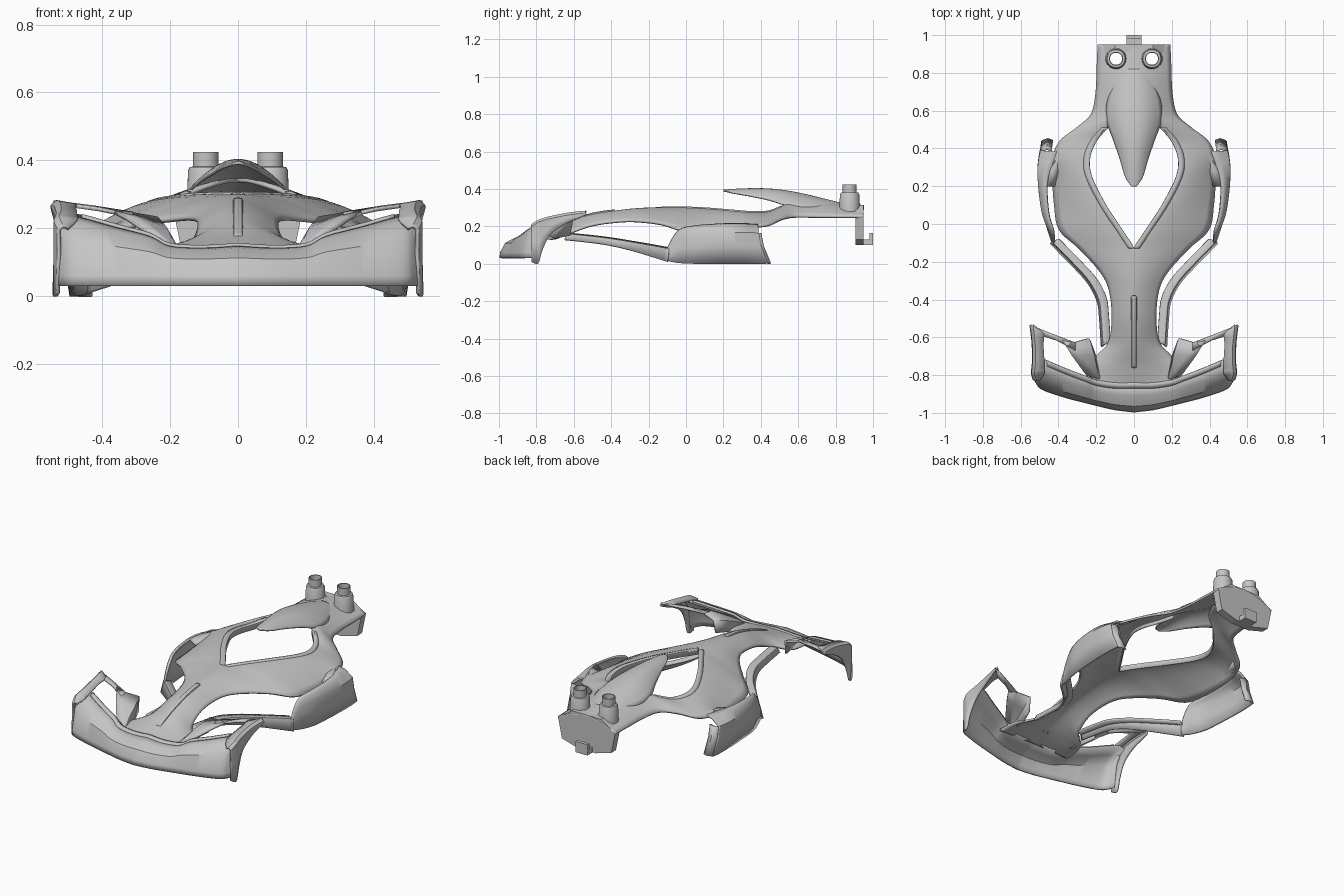
import bpy
import bmesh
import math
from mathutils import Vector

scene_cube = bpy.data.objects.get("Cube")
if scene_cube:
    bpy.data.objects.remove(scene_cube, do_unlink=True)

SHADE = (0.56, 0.56, 0.56, 1.0)
grey = bpy.data.materials.new("plain grey")
grey.use_nodes = True
grey.diffuse_color = SHADE
grey.node_tree.nodes["Principled BSDF"].inputs["Base Color"].default_value = SHADE


def finish(name, bm, smooth=True):
    """Turn a bmesh into a grey object, smooth except at sharp edges."""
    mesh = bpy.data.meshes.new(name)
    bmesh.ops.recalc_face_normals(bm, faces=bm.faces[:])
    bm.to_mesh(mesh)
    bm.free()
    mesh.materials.append(grey)
    obj = bpy.data.objects.new(name, mesh)
    bpy.context.collection.objects.link(obj)
    if smooth:
        bpy.ops.object.select_all(action='DESELECT')
        obj.select_set(True)
        bpy.context.view_layer.objects.active = obj
        bpy.ops.object.shade_smooth_by_angle(angle=math.radians(35))
    return obj


def spline(stations, steps=5):
    """Smooth a list of number tuples, passing through every one."""
    result = []
    last = len(stations) - 1
    for i in range(last):
        a, b, c, d = (Vector(stations[min(max(k, 0), last)])
                      for k in (i - 1, i, i + 1, i + 2))
        for s in range(steps):
            t = s / steps
            m, n = (c - a) / 2, (d - b) / 2
            result.append(b + m * t + (3 * (c - b) - 2 * m - n) * t ** 2
                          + (2 * (b - c) + m + n) * t ** 3)
    result.append(Vector(stations[last]))
    return result


def shell(name, rows, thick=0.012):
    """Skin a grid of points into a thin mirrored sheet."""
    bm = bmesh.new()
    grid = [[bm.verts.new(p) for p in row] for row in rows]
    for near, far in zip(grid, grid[1:]):
        for j in range(len(near) - 1):
            bm.faces.new((near[j], near[j + 1], far[j + 1], far[j]))
    obj = finish(name, bm)
    mirror = obj.modifiers.new("mirror", 'MIRROR')
    mirror.merge_threshold = 0.0005
    solid = obj.modifiers.new("thickness", 'SOLIDIFY')
    solid.thickness = thick
    solid.offset = 0
    # keep edge smoothing last in the stack
    for i, mod in enumerate(obj.modifiers):
        if mod.type == 'NODES':
            obj.modifiers.move(i, len(obj.modifiers) - 1)
            break
    return obj


def crown(y, xi, zi, xo, zo, power=1.7, count=9):
    """Arched cross-section from an inner point to an outer point."""
    row = []
    for k in range(count):
        t = k / (count - 1)
        row.append((xi + (xo - xi) * t, y, zi + (zo - zi) * t ** power))
    return row


def lathe(name, x, y, profile, sides=32):
    """Turn a closed radius-height profile about a vertical axis."""
    bm = bmesh.new()
    rings = []
    for k in range(sides):
        a = math.tau * k / sides
        rings.append([bm.verts.new((x + r * math.cos(a), y + r * math.sin(a), z))
                      for r, z in profile])
    count = len(profile)
    for k in range(sides):
        near, far = rings[k], rings[(k + 1) % sides]
        for j in range(count):
            n = (j + 1) % count
            bm.faces.new((near[j], near[n], far[n], far[j]))
    return finish(name, bm)


def prism(name, outline, y_front, y_back):
    """Extrude an x-z outline along y."""
    bm = bmesh.new()
    ends = [[bm.verts.new((x, y, z)) for x, z in outline] for y in (y_front, y_back)]
    for end in ends:
        bm.faces.new(end)
    for k in range(len(outline)):
        n = (k + 1) % len(outline)
        bm.faces.new((ends[0][k], ends[0][n], ends[1][n], ends[1][k]))
    return finish(name, bm, smooth=False)


# main body: nose, cockpit rails and tail; y, inner x and z, outer x and z
body_stations = [
    (-.86, 0, .14, .24, .135), (-.75, 0, .175, .23, .135), (-.7, 0, .195, .2, .135),
    (-.63, 0, .222, .135, .16), (-.5, 0, .26, .115, .205), (-.35, 0, .282, .13, .225),
    (-.25, 0, .292, .18, .225), (-.13, 0, .297, .29, .21), (-.03, .065, .297, .395, .18),
    (.1, .15, .292, .42, .17), (.25, .225, .28, .43, .175), (.35, .235, .272, .43, .195),
    (.44, .2, .275, .39, .205), (.51, .14, .302, .3, .235), (.58, .05, .335, .225, .25),
    (.7, 0, .34, .2, .25), (.83, 0, .32, .195, .25), (.95, 0, .308, .19, .25)]
body = shell("body_shell", [crown(y, max(xi, 0), zi, xo, zo)
                            for y, xi, zi, xo, zo in spline(body_stations)])

# raised lip around the cockpit opening
lip = [(xi, y, zi) for y, xi, zi, xo, zo in spline(body_stations[7:14])]
shell("cockpit_lip", [[(max(x, 0), y, z - .025), (max(x, 0), y, z + .004),
                       (x + .012, y, z + .006), (x + .03, y, z)] for x, y, z in lip], .007)

# air scoop over the tail; y, centre z, half width, edge z
scoop_stations = [(.2, .392, .012, .39), (.25, .396, .045, .378), (.35, .4, .075, .36),
                  (.45, .398, .11, .338), (.55, .386, .145, .308), (.65, .366, .14, .3),
                  (.75, .342, .1, .305), (.82, .324, .06, .306)]
shell("air_scoop", [crown(y, 0, z, w, e, 2.2)
                    for y, z, w, e in spline(scoop_stations)], .008)

# narrow ridge along the nose
shell("nose_ridge", [[(0, y, z + .01), (.01, y, z + .008), (.016, y, z - .005)]
                     for y, z in spline([(-.76, .168), (-.66, .21), (-.5, .26),
                                         (-.38, .278)])], .006)

# side pod walls; y, top x, top z, bulge x, bottom x, bottom z, bottom y
pod_stations = [(-.1, .42, .075, .425, .43, .015, -.1), (-.04, .425, .175, .445, .45, .004, -.04),
                (.05, .45, .2, .48, .475, 0, .05), (.18, .46, .21, .5, .485, 0, .18),
                (.28, .445, .212, .505, .49, 0, .3), (.34, .41, .21, .5, .49, 0, .38),
                (.385, .4, .208, .49, .485, 0, .44)]


def pod_section(y, xt, zt, xb, xf, zb, yb):
    points = ((xt, 0), ((xt + xb) / 2, .05), (xb, .22), (xb, .55), (xf, 1))
    return [(x, y + (yb - y) * t * t, zt + (zb - zt) * t) for x, t in points]


pod = [pod_section(*station) for station in spline(pod_stations)]
shell("side_pod", pod)

# shoulder joining each pod to the body
shell("pod_shoulder", [[(.415, .2, .18), (.462, .2, .208)], [(.4, .28, .205), (.447, .28, .211)],
                       [(.38, .35, .22), (.42, .35, .21)], [(.35, .43, .225), (.4, .4, .208)]])

# inward flange closing the rear edge of each pod
shell("pod_rear_flange", [[p, (p[0] - .03, p[1] + .01, p[2]), (p[0] - .055, p[1], p[2])]
                          for p in pod[-1][2:]], .01)

# low curved strips from the nose to the pods; y, middle x, lower z, upper z
strip_stations = [(-.64, .148, .128, .16), (-.5, .157, .113, .146),
                  (-.4, .17, .098, .133), (-.3, .222, .075, .117), (-.2, .312, .045, .1),
                  (-.09, .42, .01, .08)]
shell("lower_strip", [[(x - .024, y + .012, up), (x + .012, y, up - .004),
                       (x + .022, y - .01, low)]
                      for y, x, low, up in spline(strip_stations)], .012)

# front wing; x, front y, trailing y, trailing z
wing_stations = [(0, -.992, -.84, .148), (.1, -.98, -.84, .142), (.2, -.957, -.825, .148),
                 (.26, -.942, -.803, .178), (.36, -.916, -.765, .205), (.48, -.875, -.715, .238),
                 (.515, -.84, -.71, .236), (.532, -.8, -.71, .232)]
wing = []
for x, yf, yt, zt in spline(wing_stations):
    x = max(x, 0)
    wing.append([(x, yf, .03), (x, yf + .004, .06), (x, yf + (yt - yf) * .2, zt * .6 + .02),
                 (x, yf + (yt - yf) * .55, zt * .88 + .005), (x, yt, zt)])
shell("front_wing", wing)
shell("wing_trim", [[(x, y - .03, z), (x, y - .012, z + .006), (x, y, z + .005)]
                    for x, y, z in (row[-1] for row in wing[:-11])], .006)

# wing end fenders with wheel arch; y, inner x, outer x, top z, bottom z
fender_stations = [(-.825, .5, .53, .205, .01), (-.79, .475, .54, .228, .003),
                   (-.765, .475, .538, .238, .08), (-.72, .475, .534, .25, .16),
                   (-.64, .48, .536, .266, .215), (-.58, .48, .542, .274, .24),
                   (-.535, .535, .548, .278, .262)]
shell("wing_fender", [[(xi, y, top - .006), (max(xo - .015, xi), y, top),
                       (xo - .003, y, top - .01), (xo - .003, y, (top + low) / 2), (xo, y, low)]
                      for y, xi, xo, top, low in spline(fender_stations)])

# rear bar and inner flap framing the wing opening
shell("wing_rear_bar", [[(.544, -.537, .276), (.48, -.595, .266)],
                        [(.43, -.582, .262), (.41, -.617, .256)],
                        [(.31, -.628, .243), (.31, -.67, .235)]])
shell("wing_flap", [[(.38, -.615, .254), (.32, -.628, .243), (.24, -.605, .23), (.235, -.62, .15)],
                    [(.33, -.695, .23), (.28, -.7, .222), (.215, -.69, .2), (.205, -.7, .135)],
                    [(.25, -.805, .175), (.22, -.81, .162), (.19, -.82, .145), (.18, -.83, .14)]])

# tail plate with its coupling hook
half = [(.1, .315), (.19, .25), (.165, .13), (.06, .1)]
prism("tail_plate", half + [(-x, z) for x, z in reversed(half)], .905, .95)
hook = [(.04, .1), (.04, .165), (-.04, .165), (-.04, .1)]
prism("hook_floor", [(x, min(z, .13)) for x, z in hook], .95, .995)
prism("hook_lip", hook, .98, 1)

# hollow exhaust stacks and the holes beneath them
for side, x in (("left", .095), ("right", -.095)):
    lathe(side + "_exhaust", x, .875,
          [(.036, .28), (.056, .28), (.052, .37), (.047, .38), (.037, .382),
           (.037, .425), (.032, .425), (.032, .28)])
    cutter = lathe(side + "_hole_cutter", x, .875,
                   [(.001, .2), (.034, .2), (.034, .4), (.001, .4)])
    cutter.hide_render = True
    cutter.hide_viewport = True
    cut = body.modifiers.new("cut", 'BOOLEAN')
    cut.operation = 'DIFFERENCE'
    cut.solver = 'EXACT'
    cut.object = cutter
